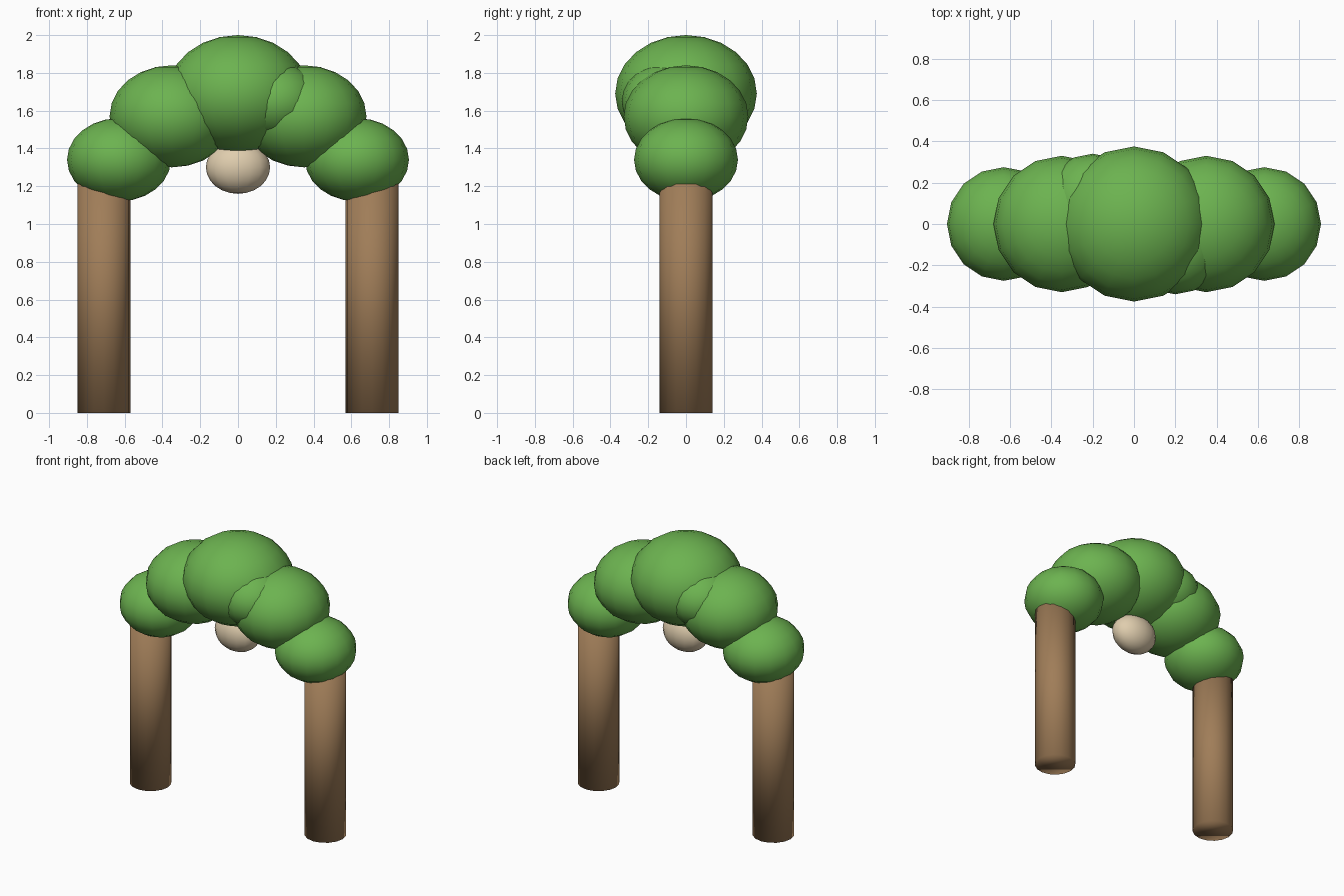
import bpy

default_cube = bpy.data.objects.get("Cube")
if default_cube:
    bpy.data.objects.remove(default_cube, do_unlink=True)


def make_material(name, rgb):
    mat = bpy.data.materials.new(name)
    mat.use_nodes = True
    color = (*rgb, 1.0)
    mat.diffuse_color = color
    mat.node_tree.nodes["Principled BSDF"].inputs["Base Color"].default_value = color
    return mat


leaf_green = make_material("leaf_green", (0.15, 0.45, 0.08))
bark_brown = make_material("bark_brown", (0.35, 0.205, 0.098))
pale_cream = make_material("pale_cream", (0.74, 0.61, 0.42))


def finish(name, mat):
    obj = bpy.context.object
    obj.name = obj.data.name = name
    obj.data.materials.append(mat)
    bpy.ops.object.shade_smooth()
    return obj


def ellipsoid(name, center, radii, mat):
    bpy.ops.mesh.primitive_uv_sphere_add(
        segments=16, ring_count=12, radius=1, location=center)
    bpy.context.object.scale = radii
    bpy.ops.object.transform_apply(location=False, rotation=False, scale=True)
    return finish(name, mat)


def foliage(name, center, radius, height):
    return ellipsoid(name, center, (radius, radius, height), leaf_green)


TRUNK_HEIGHT = 1.28

# Paired parts on the left (+x) and right (-x)
for side, s in (("left", 1), ("right", -1)):
    # Trunk, softly shaded over its end rims
    bpy.ops.mesh.primitive_cylinder_add(
        vertices=16, radius=0.14, depth=TRUNK_HEIGHT,
        location=(s * 0.71, 0, TRUNK_HEIGHT / 2))
    finish(side + "_trunk", bark_brown)

    # Leaf clumps climbing towards the crown
    foliage(side + "_outer_foliage", (s * 0.63, 0, 1.34), 0.275, 0.22)
    foliage(side + "_middle_foliage", (s * 0.35, 0, 1.57), 0.33, 0.27)

    # Small filler clump, front on the left and back on the right
    foliage(side + "_filler_foliage", (s * 0.2, s * -0.1, 1.65), 0.24, 0.2)

# Crown of the arch and the pale pod hanging beneath it
foliage("crown_foliage", (0, 0, 1.69), 0.375, 0.31)
ellipsoid("hanging_pod", (0, 0, 1.30), (0.17, 0.12, 0.14), pale_cream)
